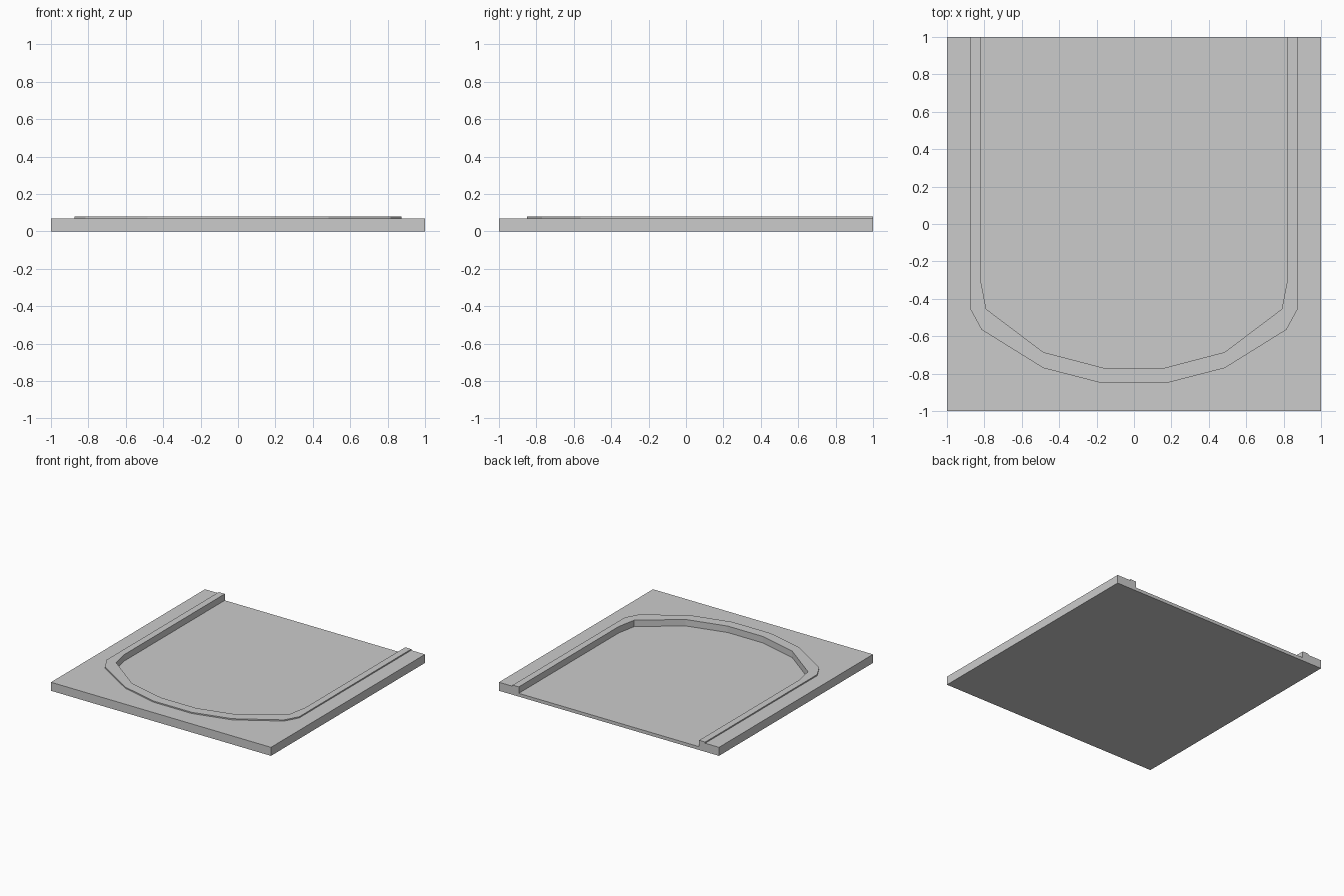
import bpy
import bmesh

if "Cube" in bpy.data.objects:
    bpy.data.objects.remove(bpy.data.objects["Cube"])

BASE_TOP, RIM_TOP, FLOOR = 0.07, 0.08, 0.027

# Half outlines of the raised rim, right side, back to front
OUTER = [(0.875, 1), (0.875, -0.455), (0.815, -0.565), (0.485, -0.77), (0.175, -0.85)]
INNER = [(0.82, 1), (0.82, -0.30), (0.79, -0.455), (0.485, -0.685), (0.16, -0.77)]
EDGE = [(1, 1), (1, -1)]

grey = bpy.data.materials.new("plain grey")
grey.diffuse_color = (0.6, 0.6, 0.6, 1)
grey.use_nodes = True
grey.node_tree.nodes["Principled BSDF"].inputs["Base Color"].default_value = grey.diffuse_color

bm = bmesh.new()


def chain(half, z):
    """Mirror a half outline and place it as a row of vertices at height z."""
    pts = half + [(-x, y) for x, y in reversed(half)]
    return [bm.verts.new((x, y, z)) for x, y in pts]


def strip(a, b):
    """Bridge two rows of vertices with quads."""
    for i in range(len(a) - 1):
        bm.faces.new((a[i], a[i + 1], b[i + 1], b[i]))


bottom = chain(EDGE, 0)
slab_top = chain(EDGE, BASE_TOP)
rim_foot = chain(OUTER, BASE_TOP)
rim_out = chain(OUTER, RIM_TOP)
rim_in = chain(INNER, RIM_TOP)
floor = chain(INNER, FLOOR)

# Slab underside and outer sides
bm.faces.new(bottom)
strip(bottom, slab_top)
# Flat border around the rim
bm.faces.new(slab_top + rim_foot[::-1])
# Raised rim, inner wall and sunken floor
strip(rim_foot, rim_out)
strip(rim_out, rim_in)
strip(rim_in, floor)
bm.faces.new(floor)
# Open back end, showing the cross-section
rows = [bottom, slab_top, rim_foot, rim_out, rim_in, floor]
bm.faces.new([r[0] for r in rows] + [r[-1] for r in reversed(rows)])

bmesh.ops.recalc_face_normals(bm, faces=bm.faces)
mesh = bpy.data.meshes.new("recessed_tray")
bm.to_mesh(mesh)
bm.free()
mesh.materials.append(grey)
tray = bpy.data.objects.new("recessed_tray", mesh)
bpy.context.collection.objects.link(tray)
